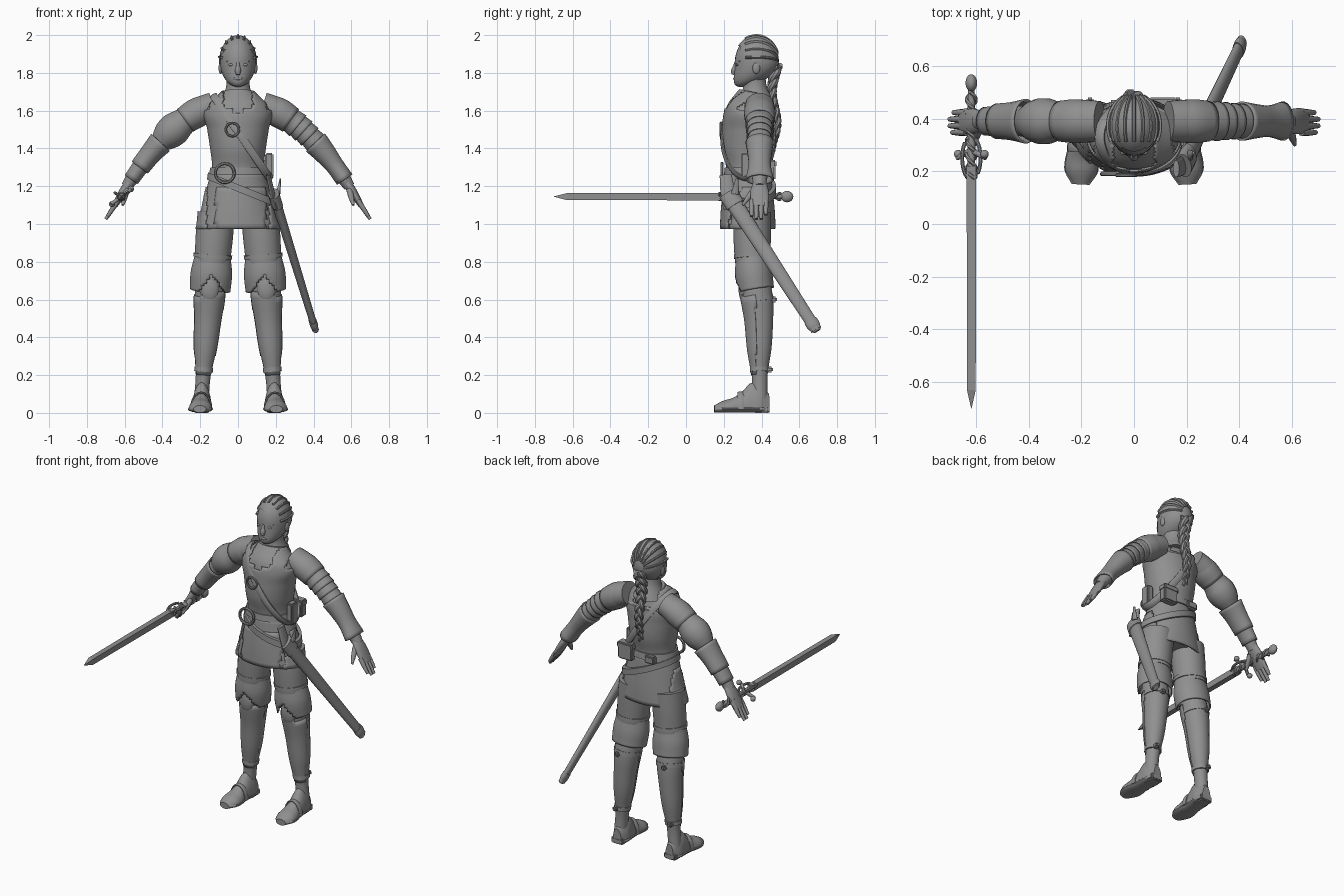
import bpy, bmesh, math
from mathutils import Vector

default_cube = bpy.data.objects.get("Cube")
if default_cube:
    bpy.data.objects.remove(default_cube, do_unlink=True)

GREY = (0.28, 0.28, 0.28, 1)
grey = bpy.data.materials.new("plain grey")
grey.use_nodes = True
grey.diffuse_color = GREY
grey.node_tree.nodes["Principled BSDF"].inputs["Base Color"].default_value = GREY
sin, cos, pi = math.sin, math.cos, math.pi


def finish(name, bm, keep=None, thick=0):
    """Trim the faces, then turn the mesh into a smooth shaded object."""
    if keep:
        unwanted = [face for face in bm.faces if not keep(face.calc_center_median())]
        bmesh.ops.delete(bm, geom=unwanted, context='FACES')
    bmesh.ops.recalc_face_normals(bm, faces=bm.faces)
    mesh = bpy.data.meshes.new(name)
    bm.to_mesh(mesh)
    bm.free()
    mesh.materials.append(grey)
    part = bpy.data.objects.new(name, mesh)
    bpy.context.collection.objects.link(part)
    if thick:
        part.modifiers.new("thickness", 'SOLIDIFY').thickness = thick
    bpy.ops.object.select_all(action='DESELECT')
    part.select_set(True)
    bpy.context.view_layer.objects.active = part
    bpy.ops.object.shade_smooth_by_angle(angle=math.radians(40))


def blend(values, t):
    """Smooth curve through evenly spaced values, with t from start to end."""
    last = len(values) - 1
    i = min(int(t * last), last - 1)
    u = t * last - i
    b, c = values[i], values[i + 1]
    a = values[i - 1] if i else 2 * b - c
    d = values[i + 2] if i + 2 <= last else 2 * c - b
    return b + u * (c - a + u * (2 * a - 5 * b + 4 * c - d + u * (3 * (b - c) + d - a))) / 2


def sweep(name, where, start, end, wide, deep=1, grow=0, steps=0, sides=20, keep=None,
          thick=0, tilt=0, around=None, floor=-1):
    """Sweep ellipses along where(start..end); deep is a profile or a factor of wide."""
    steps = steps or 4 * (len(wide) - 1)
    bm = bmesh.new()
    rings = []
    for step in range(steps + 1):
        t = step / steps
        at = start + (end - start) * t
        nudge = (end - start) / steps / 2
        middle = Vector(where(at))
        along = (Vector(where(at + nudge)) - Vector(where(at - nudge))).normalized()
        ref = Vector((1, 0, 0) if abs(along.y) > 0.85 else (0, 1, 0))
        if around:
            ref = middle - Vector(around)
        out = (ref - along * along.dot(ref)).normalized()
        across = out.cross(along)
        width = blend(wide, t)
        depth = blend(deep, t) if isinstance(deep, list) else width * deep
        ring = []
        for k in range(sides):
            angle = math.tau * (k + 0.5) / sides
            point = middle + across * (width + grow) * cos(angle) + out * (depth + grow) * sin(angle)
            point.z = max(point.z + tilt * point.x, floor)
            ring.append(bm.verts.new(point))
        rings.append(ring)
    for low, high in zip(rings, rings[1:]):
        for k in range(sides):
            bm.faces.new((low[k - 1], low[k], high[k], high[k - 1]))
    if not (keep or thick):
        bm.faces.new(rings[0])
        bm.faces.new(rings[-1])
    finish(name, bm, keep, thick)


def line(a, b):
    return lambda t: Vector(a).lerp(Vector(b), t)


def rod(name, a, b, wide, deep=1, **options):
    sweep(name, line(a, b), 0, 1, wide, deep, **options)


def place(bm, centre, size):
    for v in bm.verts:
        v.co = Vector([c + s * p for c, s, p in zip(centre, size, v.co)])


def ball(name, centre, radii, keep=None, jaw=0):
    """Ellipsoid; jaw pushes its lower half forward."""
    bm = bmesh.new()
    bmesh.ops.create_uvsphere(bm, u_segments=32, v_segments=20, radius=1)
    for v in bm.verts:
        v.co.y -= jaw * min(v.co.z, 0) ** 2
    place(bm, centre, radii)
    finish(name, bm, keep)


def box(name, centre, size):
    bm = bmesh.new()
    bmesh.ops.create_cube(bm, size=1)
    place(bm, centre, size)
    bmesh.ops.bevel(bm, geom=bm.edges[:], offset=0.008, segments=2, affect='EDGES')
    finish(name, bm)


def hoop(name, centre, radius, wire):
    x, y, z = centre
    sweep(name, lambda w: (x + radius * cos(w), y, z + radius * sin(w)), 0, math.tau,
          [wire, wire], steps=24, sides=8)


# Head and face
SKULL = (0, 0.372, 1.86)
ball("head", SKULL, (0.095, 0.113, 0.135), jaw=0.7)
ball("hair", SKULL, (0.1, 0.12, 0.139), jaw=0.7,
     keep=lambda c: c.y > 0.39 - 1.1 * max(0, c.z - 1.84))
rod("nose", (0, 0.264, 1.86), (0, 0.25, 1.79), [0.007, 0.01, 0.016, 0.01])
ball("lips", (0, 0.259, 1.77), (0.024, 0.009, 0.009))
for side in (-1, 1):
    ball("eye", (side * 0.036, 0.27, 1.843), (0.016, 0.007, 0.007))
    rod("brow", (side * 0.018, 0.266, 1.862), (side * 0.06, 0.286, 1.862), [0.006, 0.004])
    ball("ear", (side * 0.092, SKULL[1], 1.825), (0.011, 0.02, 0.03))
rod("neck", (0, 0.37, 1.64), (0, 0.36, 1.8), [0.1, 0.065, 0.06])

# Plaits over the scalp and the long braid behind
for lane in range(-4, 5):
    turn = lane * 0.35
    sweep("hair_plait", lambda w: (0.094 * cos(w) * sin(turn), SKULL[1] + 0.114 * sin(w),
                                   SKULL[2] + 0.132 * cos(w) * cos(turn)),
          -0.5, 1.2, [0.008, 0.008], 1.8, steps=14, sides=8, around=SKULL)
for strand in range(3):
    def weave(t):
        phase = 20 * t + strand * math.tau / 3
        loose = 0.024 - 0.012 * t
        return (loose * sin(phase), 0.47 + 0.015 * cos(9 * t) + loose * sin(2 * phase) / 2,
                1.88 - t / 2)
    sweep("braid_strand", weave, 0.08, 1, [0.021, 0.01], steps=70, sides=8)


# Torso, vest and skirt, all on one upright axis
def trunk(z):
    return 0, 0.33 + 0.2 * max(0, z - 1.6), z


WAISTLINE = [0.17, 0.16, 0.15, 0.13, 0.14, 0.155, 0.17, 0.08]
BODY_DEPTH = [0.1, 0.11, 0.11, 0.11, 0.13, 0.13, 0.12, 0.07]
sweep("torso", trunk, 1, 1.7, WAISTLINE, BODY_DEPTH, sides=32)
sweep("vest", trunk, 1, 1.7, WAISTLINE, BODY_DEPTH, grow=0.008, steps=56, sides=64, thick=0.007,
      keep=lambda c: 1.25 < c.z < 1.6 or c.z > 1.5 and 0.08 < abs(c.x) < 0.15)
FLARE, FLARE_DEPTH = [0.22, 0.19, 0.17, 0.145], [0.145, 0.14, 0.13, 0.12]
for name, grow, rule in (
        ("skirt", 0, None),
        ("front_skirt_panel", 0.006, lambda c: c.z < 1.2 and c.y < 0.3 and -0.12 < c.x < 0.15),
        ("side_skirt_plate", 0.007, lambda c: c.z < 1.2 and abs(c.x) > 0.17 and c.y < 0.4)):
    sweep(name, trunk, 0.975, 1.27, FLARE, FLARE_DEPTH, grow, sides=64, keep=rule, thick=0.008)

# Belts, shoulder strap, buckles and pouches
sweep("waist_belt", trunk, 1.26, 1.3, [0.155, 0.147], [0.13, 0.125], sides=32)
sweep("slanted_belt", lambda z: (0.02, 0.33, z), 1.17, 1.21, [0.185, 0.18], [0.147, 0.147],
      sides=32, tilt=-0.4)
sweep("shoulder_strap", lambda w: (0.02 - 0.15 * sin(w), 0.33 - 0.14 * cos(w),
                                   1.46 + 0.22 * sin(w)),
      0, math.tau, [0.022, 0.022], 0.4, steps=40, sides=8, around=(0, 0.33, 1.46))
hoop("strap_buckle", (-0.03, 0.185, 1.5), 0.035, 0.007)
hoop("belt_ring", (-0.07, 0.19, 1.27), 0.05, 0.009)
box("hip_pouch", (0.165, 0.32, 1.31), (0.045, 0.06, 0.13))
box("back_pouch", (0.11, 0.45, 1.28), (0.1, 0.05, 0.1))
box("pouch_flap", (0.11, 0.45, 1.32), (0.11, 0.06, 0.04))
box("small_back_pouch", (-0.06, 0.45, 1.27), (0.07, 0.04, 0.05))

BOOT = [0.04, 0.04, 0.06, 0.07, 0.08, 0.07]
for side in (-1, 1):
    # Legs: every piece follows the same gently bowed line
    def leg(z):
        return side * (0.2 - 0.08 * z), 0.37 - 0.02 * math.tanh(8 * (z - 0.65)), z

    sweep("breeches", leg, 0.8, 1.06, [0.095, 0.1, 0.1])
    sweep("breeches_cord", leg, 0.82, 0.84, [0.104, 0.104], 0.95)
    sweep("flared_hem", leg, 0.65, 0.83, [0.108, 0.11, 0.095], 0.9, steps=16, sides=48, thick=0.008,
          keep=lambda c: c.y > 0.33 or c.z > 0.73 - 1.2 * abs(abs(c.x) - 0.14))
    sweep("boot", leg, 0.06, 0.76, BOOT, 1.06)
    sweep("shin_guard", leg, 0.06, 0.76, BOOT, 1.06, grow=0.004, sides=40, thick=0.004,
          keep=lambda c: c.y < 0.37 and 0.2 < c.z < 0.63)
    ball("knee_plate", (side * 0.15, 0.305, 0.66), (0.05, 0.027, 0.075))
    for height, girth in ((0.6, 0.083), (0.23, 0.05)):
        x, y, z = leg(height)
        sweep("boot_strap", leg, z - 0.012, z + 0.012, [girth, girth], 1.05)
        box("strap_end", (x + side * 0.015, y + girth, z), (0.03, 0.04, 0.03))

    # Shoes
    def foot(y):
        return side * (0.21 - y / 20), y, 0.02

    toe_to_heel = [0.03, 0.06, 0.06, 0.05, 0.05, 0.05, 0.03]
    sweep("shoe", foot, 0.15, 0.44, [0.02, 0.045, 0.06, 0.09, 0.14, 0.13, 0.08], toe_to_heel,
          floor=0.02)
    sweep("shoe_sole", foot, 0.15, 0.44, [0.015, 0.015], toe_to_heel, grow=0.004, steps=20)
    sweep("shoe_strap", lambda w: (side * 0.195 + 0.054 * cos(w), 0.29, 0.02 + 0.088 * sin(w)),
          0, pi, [0.006, 0.006], 3, steps=10, sides=8)
    box("heel", (side * 0.19, 0.4, 0.02), (0.085, 0.085, 0.04))

    # Arms: every piece follows the same drooping curve
    def arm(x):
        return side * x, 0.39, 1.65 - 1.3 * x * x

    sweep("sleeve", arm, 0.13, 0.59, [0.07, 0.075, 0.067, 0.056, 0.052, 0.045, 0.03], 1.1)
    sweep("shoulder_cap", arm, 0.15, 0.28, [0.068, 0.08, 0.074], 1.05, thick=0.008)
    if side > 0:
        for band in range(4):
            top = 0.28 + band * 0.032
            slim = 0.072 - band * 0.003
            sweep("arm_band", arm, top, top + 0.037, [slim - 0.006, slim], 1.06, thick=0.007)
        sweep("bracer", arm, 0.41, 0.565, [0.07, 0.06, 0.05, 0.05], [0.075, 0.065, 0.06, 0.075],
              thick=0.008)
    else:
        sweep("puffed_sleeve", arm, 0.25, 0.42, [0.065, 0.075, 0.088, 0.08, 0.05])
        sweep("bracer", arm, 0.41, 0.52, [0.068, 0.058, 0.054], 1.25, thick=0.008)
        sweep("lower_cuff", arm, 0.51, 0.565, [0.045, 0.042], 1.3, thick=0.008)

    # Hands
    sweep("palm", arm, 0.572, 0.655, [0.022, 0.024, 0.02, 0.014], [0.034, 0.046, 0.05, 0.046])
    for finger, reach in enumerate((0.69, 0.7, 0.7, 0.685)):
        def knuckles(x):
            return side * x, 0.385 + 0.025 * (finger - 1.5), arm(x)[2] + 2 * max(0, x - 0.62) ** 2
        sweep("finger", knuckles, 0.635, reach, [0.014, 0.013, 0.009], sides=10)
    rod("thumb", (side * 0.59, 0.36, 1.18), (side * 0.61, 0.3, 1.1), [0.017, 0.015, 0.007],
        sides=10)


# Sword, lying level and pointing forward
def sword(y, x=0, z=0):
    return x - 0.617, y, z + 1.145


sweep("blade", sword, 0.22, -0.63, [0.028, 0.026], 0.9, sides=4)
sweep("blade_tip", sword, -0.63, -0.7, [0.026, 0.001], 0.9, sides=4)
sweep("grip", sword, 0.2, 0.52, [0.014, 0.016, 0.012])
for turn in (0, pi):
    sweep("grip_wire", lambda y: sword(y, 0.017 * cos(60 * y + turn), 0.017 * sin(60 * y + turn)),
          0.17, 0.5, [0.008, 0.008], steps=50, sides=6)
    flip = cos(turn)
    rod("cross_guard", sword(0.28), sword(0.25, flip * 0.055, flip * 0.04), [0.012, 0.009])
    ball("guard_tip", sword(0.265, flip * 0.05, flip * 0.04), (0.016, 0.016, 0.016))
    sweep("guard_loop", lambda w: sword(0.25 - 0.08 * cos(w), flip * 0.035 * sin(w), 0.02 * sin(w)),
          0, pi, [0.008, 0.008], steps=12, sides=8)
ball("pommel", sword(0.535), (0.022, 0.033, 0.03))

# Scabbard, slung from the left hip
scabbard = line((0.195, 0.235, 1.14), (0.41, 0.69, 0.44))
sweep("scabbard", scabbard, 0, 1, [0.026, 0.018], 1.7)
sweep("scabbard_mouth", scabbard, -0.03, 0.06, [0.03, 0.03], 1.7)
sweep("scabbard_tip", scabbard, 0.93, 1.01, [0.021, 0.021, 0.012], 1.7)
rod("scabbard_hanger", (0.16, 0.21, 1.26), (0.2, 0.23, 1.08), [0.012, 0.014, 0.012], 2.7)
rod("hanger_point", (0.225, 0.27, 1.24), (0.212, 0.26, 1.16), [0.004, 0.012], 1.8)
